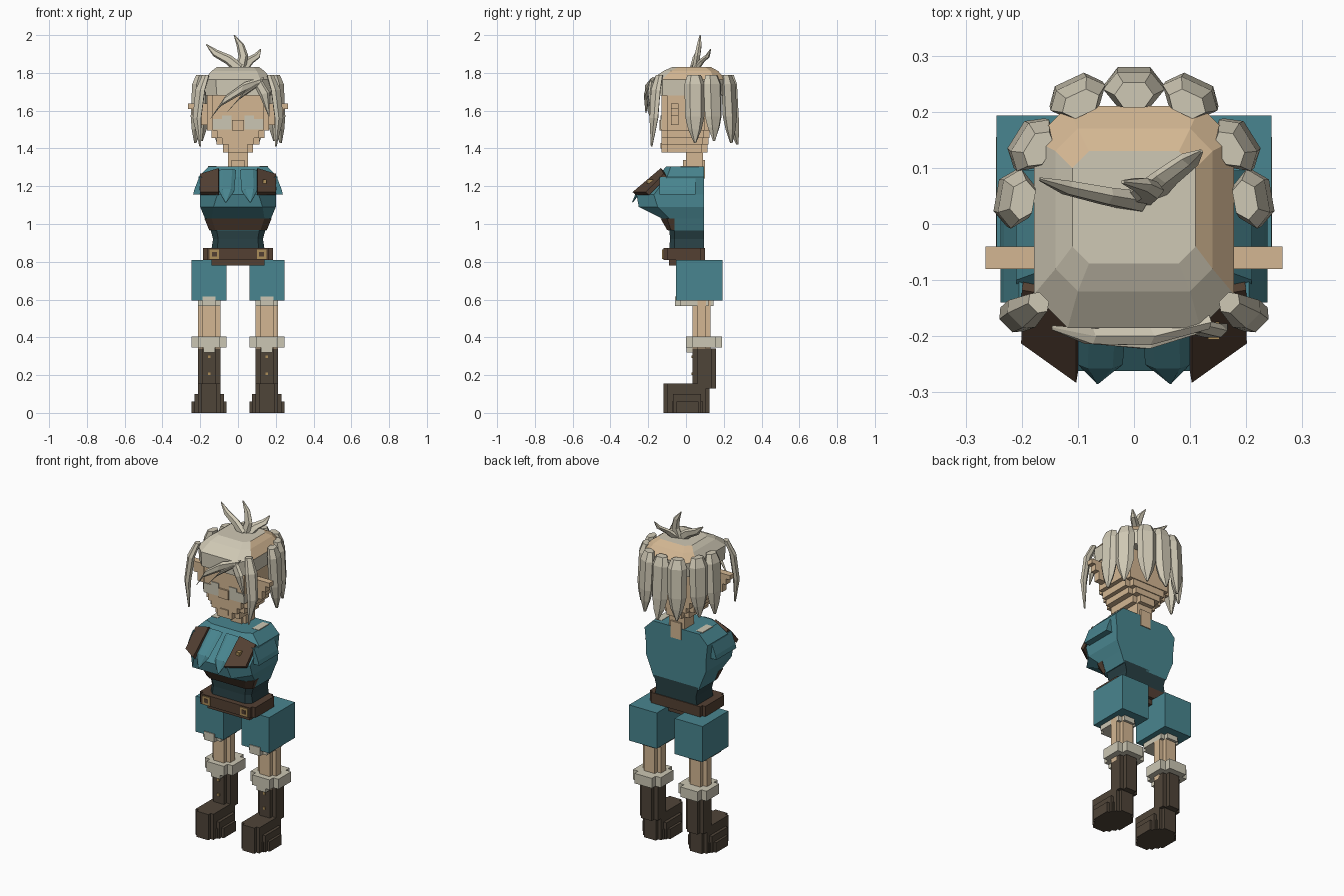
import bpy, bmesh, math
from mathutils import Vector

if "Cube" in bpy.data.objects:
    bpy.data.objects.remove(bpy.data.objects["Cube"], do_unlink=True)


def material(name, r, g, b):
    m = bpy.data.materials.new(name)
    m.use_nodes = True
    col = [(c / 255) ** 2.2 for c in (r, g, b)] + [1]
    m.diffuse_color = col
    m.node_tree.nodes["Principled BSDF"].inputs["Base Color"].default_value = col
    return m


TEAL = material("teal cloth", 74, 132, 142)
DARK = material("dark teal cloth", 44, 66, 70)
BOOT = material("boot brown", 80, 70, 59)
BELT = material("leather brown", 84, 66, 54)
SKIN = material("skin", 210, 181, 145)
HAIR = material("ash blond hair", 206, 199, 179)
TRIM = material("cream trim", 202, 197, 178)
GOLD = material("buckle gold", 170, 140, 90)


def finish(name, bm, mat, mirror=False):
    bmesh.ops.recalc_face_normals(bm, faces=bm.faces)
    me = bpy.data.meshes.new(name)
    bm.to_mesh(me)
    bm.free()
    me.materials.append(mat)
    ob = bpy.data.objects.new(name, me)
    bpy.context.collection.objects.link(ob)
    if mirror:
        mod = ob.modifiers.new("Mirror", "MIRROR")
        mod.use_mirror_merge = False
    return ob


def boxes(name, mat, *specs, mirror=False):
    """One part from blocks given as x0, x1, y0, y1, z0, z1."""
    bm = bmesh.new()
    for x0, x1, y0, y1, z0, z1 in specs:
        for v in bmesh.ops.create_cube(bm, size=1)["verts"]:
            v.co = ((x0, x1)[v.co.x > 0], (y0, y1)[v.co.y > 0], (z0, z1)[v.co.z > 0])
    return finish(name, bm, mat, mirror)


def loft(name, mat, rings, mirror=False):
    bm = bmesh.new()
    loops = [[bm.verts.new(p) for p in ring] for ring in rings]
    n = len(loops[0])
    for a, b in zip(loops, loops[1:]):
        for i in range(n):
            bm.faces.new((a[i], a[(i + 1) % n], b[(i + 1) % n], b[i]))
    bm.faces.new(loops[0])
    bm.faces.new(loops[-1][::-1])
    return finish(name, bm, mat, mirror)


def strand(name, mat, pts, side, out, mirror=False):
    """Tapered lock with a flat hexagonal section; pts are x, y, z, half width, half depth."""
    side, out = Vector(side).normalized(), Vector(out).normalized()
    section = ((-1, 0), (-.55, 1), (.55, 1), (1, 0), (.55, -1), (-.55, -1))
    rings = [[Vector(p[:3]) + side * p[3] * a + out * p[4] * b for a, b in section] for p in pts]
    return loft(name, mat, rings, mirror)


def cross(cx, hx, y0, y1, z0, z1, step):
    """Two blocks forming a stepped-corner plan."""
    return [(cx - hx, cx + hx, y0 + step, y1 - step, z0, z1),
            (cx - hx + step, cx + hx - step, y0, y1, z0, z1)]


# Boots, legs, cuffs
C = .153
boxes("boots", BOOT,
      *cross(C, .06, .035, .16, .13, .34, .025),
      *cross(C, .06, -.12, .125, 0, .155, .02),
      *cross(C, .078, -.09, .1, 0, .1, .02),
      *cross(C, .093, -.075, .09, 0, .06, .025), mirror=True)
boxes("boot_studs", GOLD, *[(C - .007, C + .007, .029, .036, z, z + .014) for z in (.2, .29)], mirror=True)
boxes("legs", SKIN, *cross(C, .06, .035, .13, .32, .62, .025), mirror=True)
boxes("boot_cuffs", TRIM, *cross(C, .093, 0, .19, .345, .405, .035),
      (C - .03, C + .03, .003, .07, .32, .35), mirror=True)

# Shorts and their hem lining
boxes("shorts", TEAL, (.06, .245, -.053, .193, .595, .81), mirror=True)
boxes("shorts_hem", TRIM, (C - .035, C + .035, -.058, .145, .565, .615),
      (C - .06, C + .06, -.03, .12, .565, .605), mirror=True)

# Belt
boxes("belt", BELT, *cross(0, .185, -.12, .1, .81, .872, .02), (-.14, .14, -.09, .08, .78, .815))
boxes("buckles", GOLD, (.1, .15, -.126, -.119, .815, .865), mirror=True)
boxes("buckle_centres", BELT, (.112, .138, -.128, -.12, .828, .852), mirror=True)


# Waist and torso
def plan(z, hx, fx, ym, yf, yb=.095):
    return [(hx, yb, z), (hx, ym, z), (fx, yf, z), (-fx, yf, z), (-hx, ym, z), (-hx, yb, z)]


loft("waist", DARK, [plan(.87, .14, .11, -.06, -.088), plan(.92, .132, .105, -.06, -.085),
                     plan(.98, .148, .115, -.06, -.088)])
loft("torso", TEAL, [plan(.965, .15, .12, -.07, -.095), plan(1.03, .175, .14, -.09, -.13),
                     plan(1.09, .2, .13, -.15, -.25), plan(1.155, .2, .11, -.17, -.262),
                     plan(1.25, .21, .11, -.1, -.15), plan(1.305, .155, .1, -.08, -.105)])
loft("under_bust_band", BELT, [plan(.968, .153, .12, -.08, -.1, -.06),
                               plan(1.03, .178, .14, -.1, -.135, -.06)])

# Cut-off sleeves and arm stubs
loft("sleeves", TEAL, [[(.16, -.14, z), (x, -.14, z), (x, .05, z), (.16, .05, z)]
                       for x, z in ((.238, 1.155), (.232, 1.18), (.205, 1.25))], mirror=True)
boxes("arm_stubs", TRIM, (.115, .158, -.03, .07, 1.245, 1.307), mirror=True)

# Chest pads and jagged collar
pad = [Vector(p) for p in ((.1, -.265, 1.153), (.198, -.195, 1.153), (.197, -.1, 1.25), (.1, -.115, 1.28))]
loft("chest_pads", BELT, [pad, [p + Vector((.003, -.018, .016)) for p in pad]], mirror=True)
boxes("pad_stud", GOLD, (.132, .152, -.206, -.175, 1.215, 1.235))
strand("collar_points", TEAL, [(.055, -.13, 1.285, .045, .008), (.06, -.25, 1.175, .04, .012),
                               (.065, -.283, 1.115, .003, .003)], (1, 0, 0), (0, -.6, .8), mirror=True)

# Neck, head, ears
boxes("neck", SKIN, (-.052, .052, 0, .09, 1.24, 1.39), (-.035, .035, -.015, .1, 1.24, 1.34))
head = []
for hx, y0, y1, z0, z1 in ((.08, -.13, .115, 1.378, 1.425), (.115, -.13, .12, 1.42, 1.46),
                           (.14, -.13, .125, 1.455, 1.5), (.165, -.13, .13, 1.495, 1.75)):
    head += cross(0, hx, y0, y1, z0, z1, .03)
boxes("head", SKIN, *head)
boxes("ears", SKIN, (.16, .265, -.08, -.04, 1.61, 1.637), (.16, .24, -.08, -.04, 1.575, 1.615),
      (.16, .215, -.08, -.04, 1.525, 1.58), mirror=True)
boxes("eyes", TRIM, (.035, .135, -.135, -.1, 1.5, 1.555), mirror=True)
boxes("brows", TRIM, (.035, .085, -.135, -.129, 1.55, 1.575), mirror=True)
boxes("nose", SKIN, (-.032, .032, -.14, -.12, 1.495, 1.55))
boxes("mouth", SKIN, (-.028, .028, -.136, -.12, 1.4, 1.43))


# Hair cap, with bare scalp on the rear and left slopes
def cap_ring(z, hx, y0, y1, c):
    return [(-hx + c, y0, z), (hx - c, y0, z), (hx, y0 + c, z), (hx, y1 - c, z),
            (hx - c, y1, z), (-hx + c, y1, z), (-hx, y1 - c, z), (-hx, y0 + c, z)]


cap = loft("hair_cap", HAIR, [cap_ring(1.68, .172, -.185, .21, .06), cap_ring(1.765, .178, -.185, .21, .06),
                              cap_ring(1.81, .14, -.12, .17, .04), cap_ring(1.832, .11, -.07, .13, .03)])
cap.data.materials.append(SKIN)
for f in cap.data.polygons:
    if 1.77 < f.center.z < 1.825 and (f.center.y > .1 or (f.center.x > .1 and f.center.y > -.05)):
        f.material_index = 1

# Hanging locks round the back and sides
strand("back_lock", HAIR, [(0, .23, 1.79, .035, .022), (0, .24, 1.74, .055, .03), (0, .25, 1.55, .052, .03),
                           (0, .258, 1.48, .035, .022), (0, .272, 1.42, .006, .006)], (1, 0, 0), (0, 1, 0))
for i, (x, y, ang, low) in enumerate(((.1, .225, 65, 1.43), (.18, .14, 32, 1.44), (.21, .045, 10, 1.43))):
    a = math.radians(ang)
    out = Vector((math.cos(a), math.sin(a), 0))
    pts = [(x + out.x * d, y + out.y * d, z, w, t) for d, z, w, t in
           ((-.012, 1.79, .036, .02), (0, 1.74, .054, .028), (.008, 1.57, .052, .028),
            (.012, low + .07, .036, .02), (.016, low, .006, .006))]
    strand("side_lock_%d" % (i + 1), HAIR, pts, (-out.y, out.x, 0), out, mirror=True)

# Front locks framing the face
strand("front_locks", HAIR, [(.17, -.14, 1.79, .022, .014), (.2, -.16, 1.71, .034, .017),
                             (.217, -.17, 1.56, .03, .016), (.2, -.182, 1.41, .004, .004)],
       (.7, .7, 0), (.7, -.7, 0), mirror=True)

# Swept fringe
strand("fringe_long", HAIR, [(.13, -.175, 1.76, .02, .012), (.02, -.2, 1.715, .04, .016),
                             (-.08, -.2, 1.65, .03, .014), (-.145, -.185, 1.56, .004, .004)],
       (.45, 0, 1), (0, -1, 0))
strand("fringe_middle", HAIR, [(.11, -.185, 1.74, .02, .01), (.02, -.21, 1.68, .028, .012),
                               (-.06, -.212, 1.59, .003, .003)], (.7, 0, 1), (0, -1, 0))
strand("fringe_side", HAIR, [(.1, -.18, 1.76, .025, .012), (.14, -.19, 1.69, .028, .012),
                             (.165, -.18, 1.57, .003, .003)], (1, 0, .3), (0, -1, 0))

# Tufts on the crown
strand("tuft_right", HAIR, [(.01, .04, 1.82, .03, .018), (-.05, .05, 1.87, .026, .015),
                            (-.12, .065, 1.905, .02, .012), (-.168, .08, 1.95, .003, .003)],
       (.6, 0, 1), (.2, 1, 0))
strand("tuft_middle", HAIR, [(.01, .05, 1.82, .032, .018), (.028, .06, 1.89, .026, .015),
                             (.012, .07, 1.95, .02, .012), (-.02, .075, 2.0, .003, .003)],
       (1, 0, .1), (0, 1, 0))
strand("tuft_left", HAIR, [(.02, .05, 1.82, .03, .018), (.06, .085, 1.865, .024, .014),
                           (.1, .115, 1.89, .018, .012), (.12, .13, 1.925, .003, .003)],
       (1, 0, -.7), (-.6, 1, 0))
